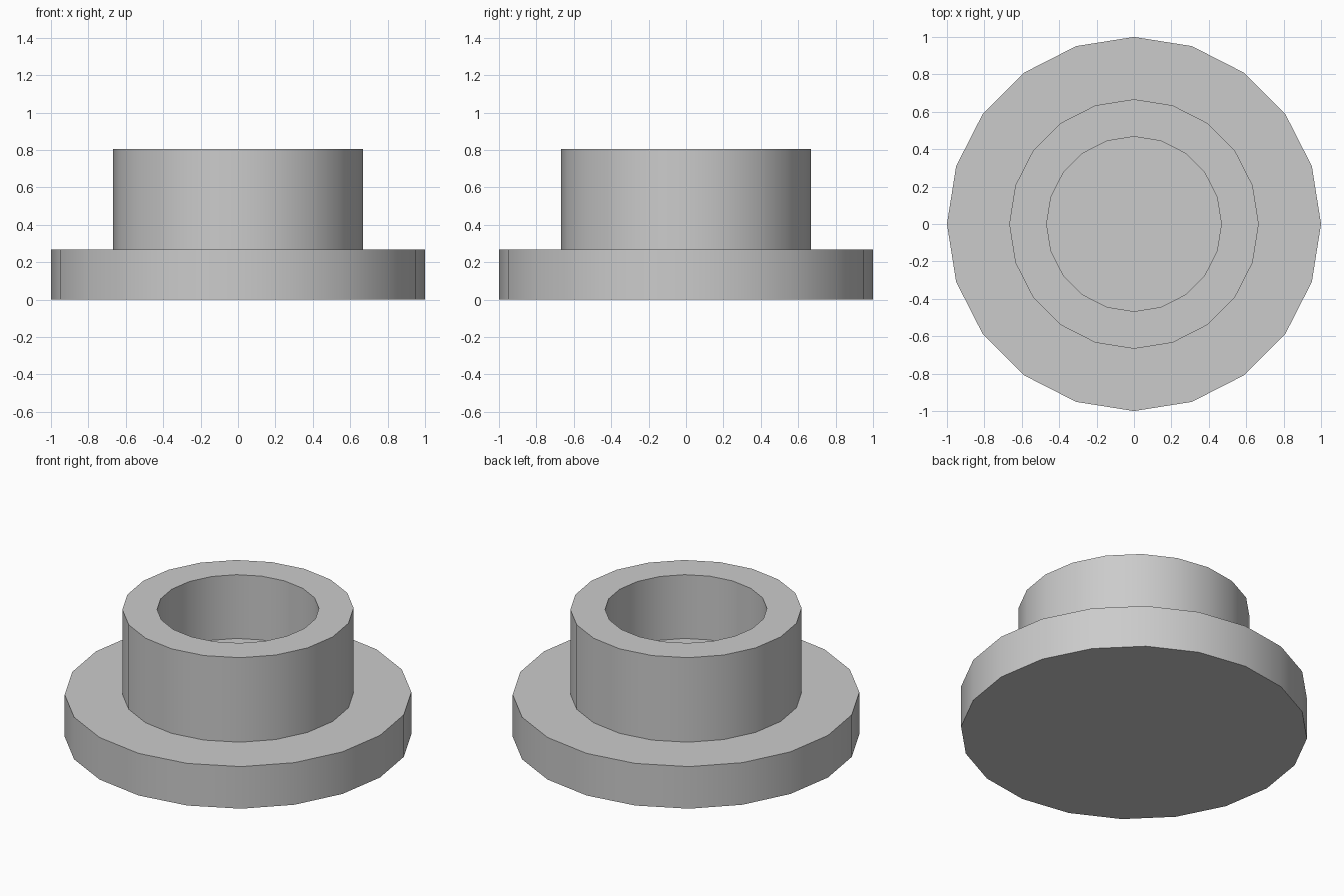
import bpy, bmesh
from math import cos, sin, tau, radians

cube = bpy.data.objects.get("Cube")
if cube:
    bpy.data.objects.remove(cube, do_unlink=True)

# One plain grey for the whole part
grey = bpy.data.materials.new("plain_grey")
grey.use_nodes = True
colour = (0.6, 0.6, 0.6, 1)
grey.diffuse_color = colour
grey.node_tree.nodes["Principled BSDF"].inputs["Base Color"].default_value = colour

SIDES = 20


def lathe(name, profile):
    """Revolve (radius, z) points around z and cap both ends."""
    bm = bmesh.new()
    rings = [[bm.verts.new((r * cos(tau * i / SIDES), r * sin(tau * i / SIDES), z))
              for i in range(SIDES)] for r, z in profile]
    for low, high in zip(rings, rings[1:]):
        for i in range(SIDES):
            j = (i + 1) % SIDES
            bm.faces.new((low[i], low[j], high[j], high[i]))
    bm.faces.new(rings[0][::-1])
    bm.faces.new(rings[-1])
    mesh = bpy.data.meshes.new(name)
    bm.to_mesh(mesh)
    bm.free()
    mesh.materials.append(grey)
    obj = bpy.data.objects.new(name, mesh)
    bpy.context.collection.objects.link(obj)
    return obj


# Wide flange, raised collar and blind bore in one turned profile
flange, collar, bore = 1.0, 0.667, 0.467
flange_top, collar_top, bore_floor = 0.268, 0.806, 0.4
body = lathe("flanged_collar", [
    (flange, 0), (flange, flange_top),
    (collar, flange_top), (collar, collar_top),
    (bore, collar_top), (bore, bore_floor),
])

# Smooth round walls with crisp rims
bpy.ops.object.select_all(action="DESELECT")
body.select_set(True)
bpy.context.view_layer.objects.active = body
bpy.ops.object.shade_smooth_by_angle(angle=radians(30))
